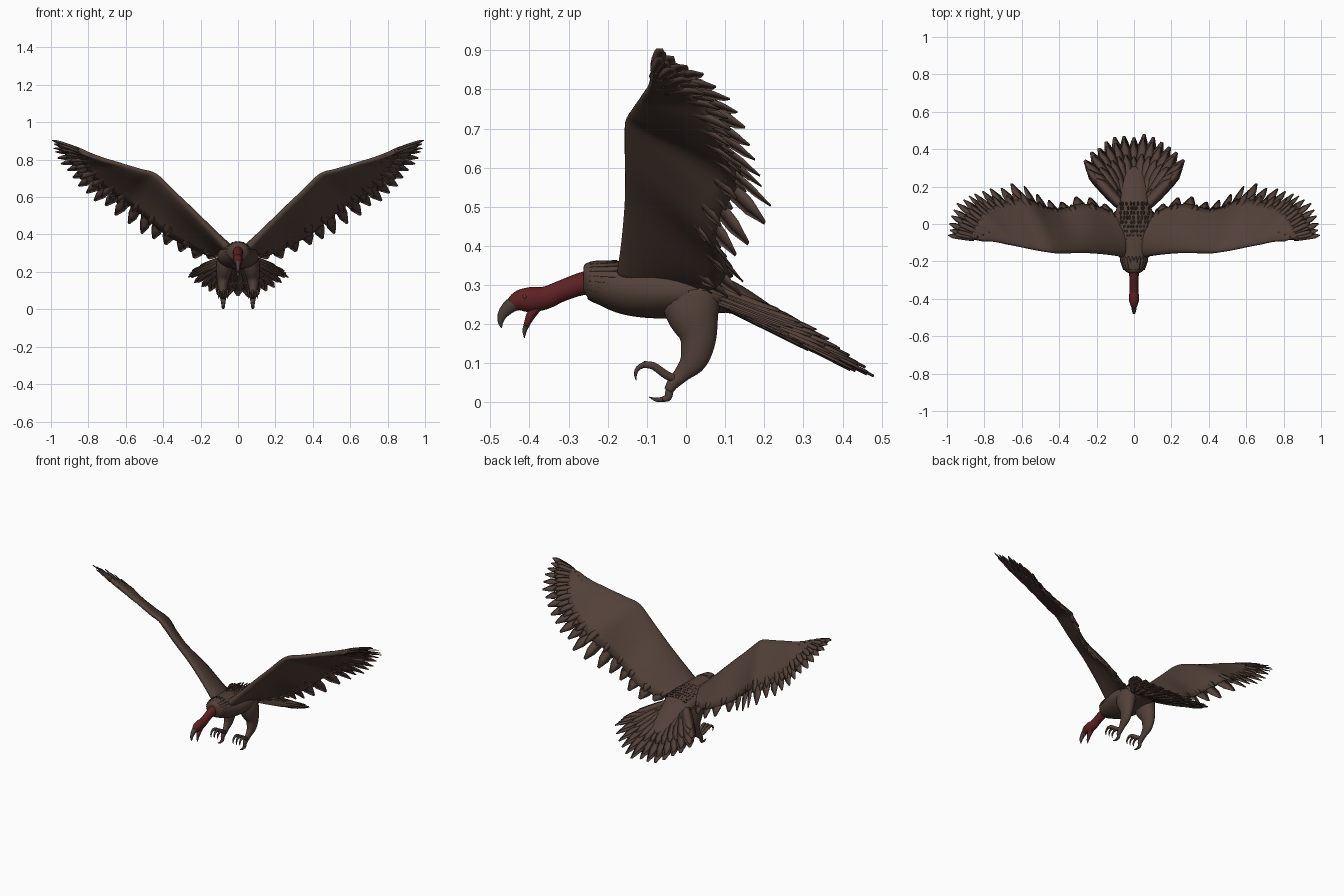
import bpy, bmesh, math, random
from mathutils import Vector as V

if "Cube" in bpy.data.objects:
    bpy.data.objects.remove(bpy.data.objects["Cube"])
random.seed(4)

def material(name, rgb):
    m = bpy.data.materials.new(name)
    m.diffuse_color = (*rgb, 1)
    m.use_nodes = True
    m.node_tree.nodes["Principled BSDF"].inputs["Base Color"].default_value = m.diffuse_color
    return m

BROWN = material("brown plumage", (0.086, 0.052, 0.041))
RED = material("bare red skin", (0.112, 0.015, 0.016))
HORN = material("dark horn", (0.068, 0.048, 0.042))

def finish(bm, name, mat, mirror=False):
    bmesh.ops.recalc_face_normals(bm, faces=bm.faces)
    me = bpy.data.meshes.new(name)
    bm.to_mesh(me)
    bm.free()
    me.materials.append(mat)
    me.shade_smooth()
    ob = bpy.data.objects.new(name, me)
    bpy.context.collection.objects.link(ob)
    if mirror:
        ob.modifiers.new("mirror", 'MIRROR').use_mirror_merge = False
    return ob

def loft(bm, rings):
    """Skin closed rings of points and cap both ends."""
    vs = [[bm.verts.new(p) for p in r] for r in rings]
    n = len(vs[0])
    for a, b in zip(vs, vs[1:]):
        for i in range(n):
            bm.faces.new((a[i], a[(i + 1) % n], b[(i + 1) % n], b[i]))
    bm.faces.new(vs[0])
    bm.faces.new(vs[-1])

def spline(pts, x):
    """Catmull-Rom sample of a list of vectors."""
    i = max(0, min(int(x), len(pts) - 2))
    t = x - i
    p1, p2 = pts[i], pts[i + 1]
    p0 = pts[i - 1] if i else p1 * 2 - p2
    p3 = pts[i + 2] if i + 2 < len(pts) else p2 * 2 - p1
    return 0.5 * (2 * p1 + (p2 - p0) * t + (2 * p0 - 5 * p1 + 4 * p2 - p3) * t * t
                  + (3 * p1 - p0 - 3 * p2 + p3) * t ** 3)

def tube(bm, pts, n=16, sub=4):
    """Smooth tube; each point is (x, y, z, half width, half height)."""
    ctr = [V(p[:3]) for p in pts]
    rad = [V((p[3], p[4], 0)) for p in pts]
    rings = []
    for k in range((len(pts) - 1) * sub + 1):
        x = k / sub
        c, r = spline(ctr, x), spline(rad, x)
        t = (spline(ctr, x + .05) - spline(ctr, x - .05)).normalized()
        s = (V((1, 0, 0)) - t * t.x).normalized()
        u = t.cross(s)
        rings.append([c + s * max(r.x, .001) * math.cos(a) + u * max(r.y, .001) * math.sin(a)
                      for a in (2 * math.pi * i / n for i in range(n))])
    loft(bm, rings)

def feather(bm, path, sides, half, thick, lift=0):
    """Blade with a raised shaft following path, bluntly pointed at the end."""
    prof = (.75, .92, 1, 1, 1, .88, .22)
    rings = []
    for i, w in enumerate(prof):
        p, s = path[i], sides[i]
        t = path[min(i + 1, 6)] - path[max(i - 1, 0)]
        nrm = s.cross(t).normalized()
        p = p + nrm * lift
        h = thick * (1 - .65 * i / 6)
        rings.append([p - s * half * w, p + nrm * h, p + s * half * w, p - nrm * h])
    loft(bm, rings)

def straight_feather(bm, a, b, half, thick, lift=0):
    a, b = V(a), V(b)
    d = b - a
    side = d.cross(V((0, 0, 1))).normalized()
    feather(bm, [a + d * i / 6 for i in range(7)], [side] * 7, half, thick, lift)

# Wing: leading-edge and trailing-edge points from the root to the tip
LEAD = [V(p) for p in [(.04, -.18, .31), (.13, -.165, .41), (.24, -.155, .525), (.34, -.155, .625),
        (.42, -.155, .705), (.46, -.15, .73), (.51, -.142, .742), (.56, -.132, .757), (.60, -.124, .768),
        (.64, -.116, .779), (.68, -.109, .789), (.72, -.1, .80), (.76, -.094, .813), (.80, -.088, .828)]]
TRAIL = [V(p) for p in [(.08, .06, .28), (.18, .125, .26), (.30, .155, .29), (.42, .125, .345),
         (.51, .15, .41), (.62, .21, .485), (.72, .20, .545), (.80, .185, .60), (.87, .17, .66),
         (.915, .145, .73), (.95, .095, .785), (.975, .045, .835), (.99, -.015, .87), (1.0, -.06, .905)]]
LAST = len(LEAD) - 1

def wing_point(s, c):
    a, b = spline(LEAD, s), spline(TRAIL, s)
    d = b - a
    up = V((-.6, .1, .8)) if s < 4 else V((-.4, .1, .9))
    return a + d * c + up * .09 * d.length * math.sin(math.pi * min(c, 1)) * (1 - s / LAST * .7)

def wing_side(s, c):
    t = (wing_point(s, c + .02) - wing_point(s, c - .02)).normalized()
    d = wing_point(s + .1, c) - wing_point(s - .1, c)
    return (d - t * t.dot(d)).normalized()

bm = bmesh.new()
rings = []
for k in range(LAST * 3 + 1):
    s = k / 3
    cmax = .84 - .42 * (s / LAST) ** 2
    top, bot = [], []
    for j in range(13):
        c = cmax * (j / 12) ** 1.6
        p = wing_point(s, c)
        t = wing_point(s, c + .02) - wing_point(s, c - .02 if c > .02 else 0)
        nrm = wing_side(s, c).cross(t).normalized()
        h = (.075 * math.sqrt(c) * (1 - c) ** 1.5) * (1 - .6 * s / LAST) + .003
        top.append(p + nrm * h)
        bot.append(p - nrm * h)
    rings.append(top + bot[::-1])
loft(bm, rings)
finish(bm, "wing_shell", BROWN, True)

def wing_row(name, step, c0, c1, wide, taper, lift):
    bm = bmesh.new()
    s, k = .2, 0
    while s <= LAST + .01:
        f = s / LAST
        end = c1 * random.uniform(.95, 1.04 - .03 * f)
        cs = [c0 + (end - c0) * i / 6 for i in range(7)]
        feather(bm, [wing_point(s, c) for c in cs], [wing_side(s, c) for c in cs],
                wide * (1 - taper * f), .007, lift + .003 * (k % 2))
        s += step
        k += 1
    finish(bm, name, BROWN, True)

wing_row("flight_feathers", .64, .3, 1.0, .042, .6, 0)
wing_row("upper_coverts", .45, .3, .84, .03, .5, .006)
wing_row("under_coverts", .45, .3, .84, .03, .5, -.010)

# Body, swelling into a ruff at the neck
bm = bmesh.new()
tube(bm, [(0, -.262, .312, .030, .034), (0, -.245, .312, .054, .049), (0, -.21, .306, .066, .058),
          (0, -.15, .292, .088, .068), (0, -.08, .285, .108, .07), (0, 0, .281, .11, .064),
          (0, .07, .277, .098, .052), (0, .13, .262, .08, .038), (0, .22, .212, .07, .028),
          (0, .30, .165, .05, .016)], 28)
finish(bm, "body", BROWN)

bm = bmesh.new()
for i in range(22):
    a = 2 * math.pi * i / 22
    c, s = math.cos(a), math.sin(a)
    straight_feather(bm, (.05 * c, -.245, .311 + .046 * s), (.072 * c, -.175, .302 + .062 * s), .009, .003)
for y in range(11):
    for x in range(-4, 5):
        px, py = x * .018 + random.uniform(-.006, .006), -.15 + y * .025
        z = .354 - .11 * max(0, py + .06) - 3.2 * px * px
        straight_feather(bm, (px, py, z - .004), (px * 1.05, py + .02, z + .001), .005, .003)
finish(bm, "back_tufts", BROWN)

# Tail fan in layers, its outer feathers raised a little
HALF = [(0, .46), (.055, .478), (.105, .465), (.15, .44), (.19, .41), (.23, .385),
        (.268, .345), (.255, .30), (.22, .265), (.16, .22)]
bm = bmesh.new()
for sx in (1, -1):
    for i, (x, y) in enumerate(HALF):
        for reach, lift, half in ((1, 0, .034), (.93, .010, .03), (.9, -.010, .03), (.7, .018, .03), (.62, -.015, .028)):
            r = reach * random.uniform(.97, 1.01)
            a = V((x * .24 * sx, .09, .268))
            b = V((x * sx, y, .266 - .52 * (y - .09) + .035 * (x / .26) ** 2))
            straight_feather(bm, a, a + (b - a) * r, half, .010, lift + .002 * (i % 2))
finish(bm, "tail_fan", BROWN)

# Neck and head
bm = bmesh.new()
tube(bm, [(0, -.22, .31, .03, .035), (0, -.27, .302, .026, .029), (0, -.32, .284, .023, .027),
          (0, -.36, .267, .024, .029), (0, -.395, .263, .027, .032), (0, -.425, .26, .022, .027),
          (0, -.447, .25, .013, .017)], 20)
tube(bm, [(0, -.375, .25, .018, .012), (0, -.395, .225, .015, .012), (0, -.409, .195, .009, .007)], 12)
finish(bm, "neck_and_head", RED)

bm = bmesh.new()
tube(bm, [(0, -.43, .256, .016, .019), (0, -.45, .246, .014, .018), (0, -.468, .226, .010, .013),
          (0, -.474, .205, .006, .007), (0, -.471, .19, .001, .001)], 12)
tube(bm, [(0, -.404, .205, .010, .008), (0, -.412, .185, .007, .006), (0, -.413, .165, .001, .001)], 12)
finish(bm, "beak", HORN)

bm = bmesh.new()
bmesh.ops.create_uvsphere(bm, u_segments=12, v_segments=8, radius=.005)
bmesh.ops.translate(bm, verts=bm.verts, vec=(.022, -.412, .27))
finish(bm, "eye", HORN, True)

# Legs, toes and claws
bm = bmesh.new()
tube(bm, [(.06, .01, .275, .05, .08), (.072, .018, .225, .046, .068), (.08, .031, .165, .034, .047),
          (.082, .02, .11, .024, .036), (.08, -.008, .075, .016, .022), (.079, -.032, .05, .014, .016),
          (.079, -.045, .03, .011, .012)], 20)
for dx in (-.024, 0, .024):
    tube(bm, [(.079, -.022, .058, .010, .011), (.079 + dx * .5, -.05, .07, .009, .011),
              (.079 + dx * .9, -.083, .093, .008, .01), (.079 + dx, -.108, .097, .008, .009)], 10)
tube(bm, [(.079, -.03, .055, .011, .012), (.079, -.042, .03, .010, .011), (.079, -.046, .013, .009, .01),
          (.079, -.06, .008, .008, .007)], 10)
finish(bm, "leg", BROWN, True)

bm = bmesh.new()
for dx in (-.024, 0, .024):
    tube(bm, [(.079 + dx, -.103, .098, .007, .008), (.079 + dx, -.122, .088, .006, .006),
              (.079 + dx, -.129, .072, .004, .004), (.079 + dx, -.127, .056, .001, .001)], 8)
tube(bm, [(.079, -.056, .008, .007, .007), (.079, -.076, .007, .005, .005), (.079, -.094, .014, .001, .001)], 8)
finish(bm, "claws", HORN, True)
